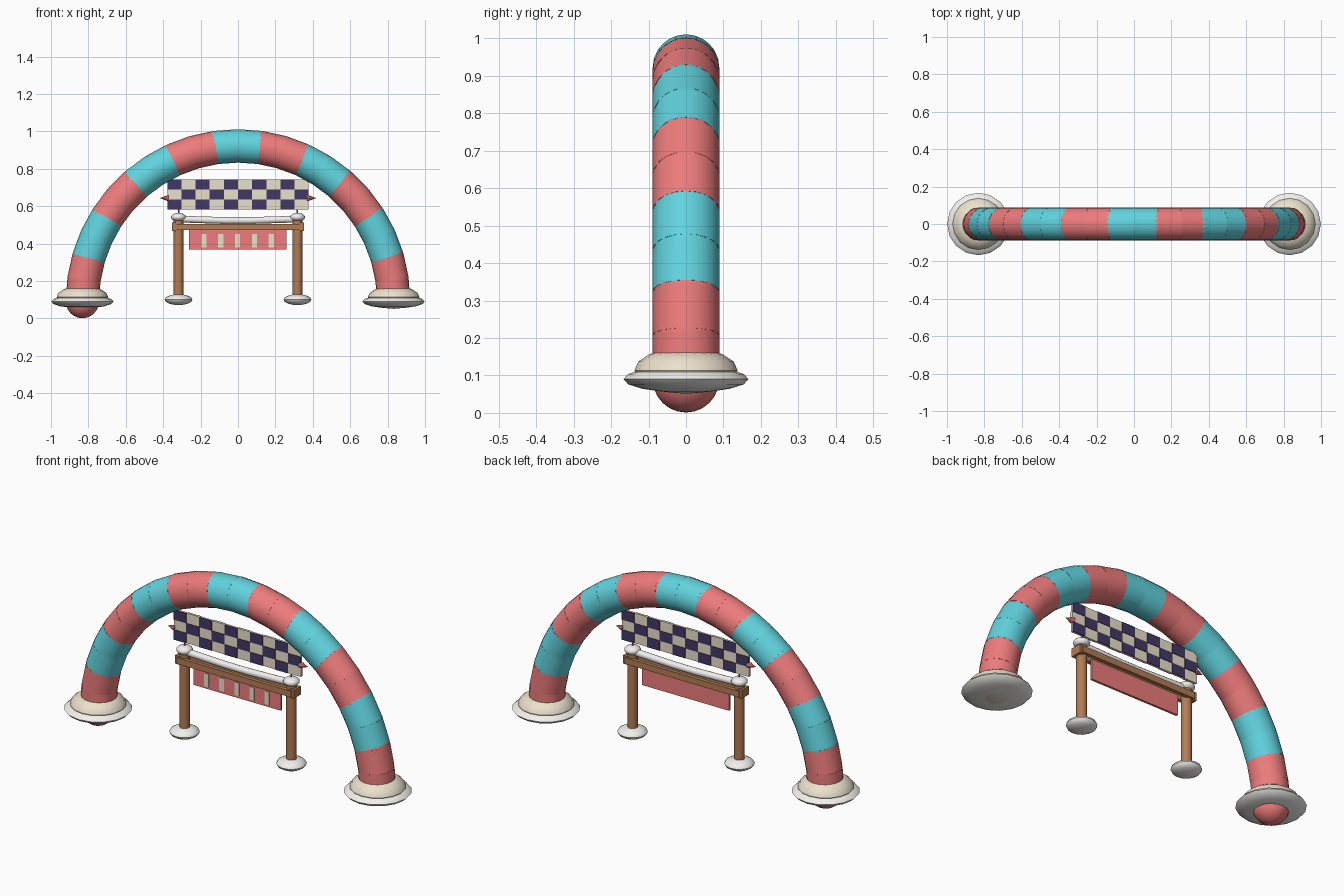
import bpy
import math
from mathutils import Vector

if "Cube" in bpy.data.objects:
    bpy.data.objects.remove(bpy.data.objects["Cube"])


def material(name, rgb):
    m = bpy.data.materials.new(name)
    m.diffuse_color = (*rgb, 1)
    m.use_nodes = True
    m.node_tree.nodes["Principled BSDF"].inputs["Base Color"].default_value = m.diffuse_color
    return m


RED = material("coral", (0.85, 0.2, 0.2))
CYAN = material("aqua", (0.12, 0.65, 0.73))
CREAM = material("cream", (0.83, 0.75, 0.6))
WHITE = material("white", (0.88, 0.87, 0.84))
DARK = material("indigo", (0.055, 0.04, 0.13))
WOOD = material("wood", (0.45, 0.2, 0.09))


def finish(name, mat, smooth=True):
    ob = bpy.context.object
    ob.name = name
    ob.data.materials.append(mat)
    if smooth:
        bpy.ops.object.shade_smooth_by_angle(angle=math.radians(40))
    return ob


def ball(name, loc, scale, mat, seg=16, rings=8):
    bpy.ops.mesh.primitive_uv_sphere_add(segments=seg, ring_count=rings, radius=1, location=loc)
    bpy.context.object.scale = scale
    bpy.ops.object.transform_apply(location=False, rotation=False, scale=True)
    return finish(name, mat)


def rod(name, a, b, r, mat, sides=16, r2=None):
    a, b = Vector(a), Vector(b)
    d = b - a
    bpy.ops.mesh.primitive_cone_add(vertices=sides, radius1=r, radius2=r if r2 is None else r2,
                                    depth=d.length, location=(a + b) / 2,
                                    rotation=d.to_track_quat('Z', 'Y').to_euler())
    return finish(name, mat)


def boxes(name, ranges, mat):
    """One mesh made of boxes given as (x0, x1, y0, y1, z0, z1)."""
    verts, faces = [], []
    for x0, x1, y0, y1, z0, z1 in ranges:
        n = len(verts)
        verts += [(x, y, z) for x in (x0, x1) for y in (y0, y1) for z in (z0, z1)]
        for f in ((0, 1, 3, 2), (4, 6, 7, 5), (0, 4, 5, 1), (2, 3, 7, 6), (0, 2, 6, 4), (1, 5, 7, 3)):
            faces.append([n + i for i in f])
    me = bpy.data.meshes.new(name)
    me.from_pydata(verts, [], faces)
    me.materials.append(mat)
    ob = bpy.data.objects.new(name, me)
    bpy.context.collection.objects.link(ob)
    return ob


# Inflatable arch: straight tubes with a round joint at the start of each
R, TUBE, CZ, N = 0.832, 0.089, 0.09, 22


def arch_point(i):
    t = math.pi * i / N
    return Vector((-R * math.cos(t), 0, CZ + R * math.sin(t)))


for i in range(N):
    mat = CYAN if (i // 2) % 2 else RED
    rod(f"arch_segment_{i}", arch_point(i), arch_point(i + 1), TUBE, mat, 20)
    ball(f"arch_joint_{i}", arch_point(i), (TUBE,) * 3, mat, 16, 12)

for s, side in ((-1, "left"), (1, "right")):
    # Arch feet
    ball(f"arch_base_{side}", (s * R, 0, 0.09), (0.167, 0.167, 0.036), WHITE)
    ball(f"arch_cushion_{side}", (s * R, 0, 0.113), (0.138, 0.138, 0.062), CREAM)
    # Gate posts
    x = s * 0.318
    rod(f"gate_post_{side}", (x, 0, 0.1), (x, 0, 0.53), 0.026, WOOD)
    ball(f"post_foot_{side}", (x, 0, 0.1), (0.074, 0.074, 0.029), WHITE)
    ball(f"post_cap_{side}", (x, 0, 0.541), (0.041, 0.041, 0.023), WHITE)
    rod(f"banner_pin_{side}", (x, 0, 0.55), (x, 0, 0.6), 0.004, WOOD, 8)
    boxes(f"beam_end_{side}", [(x + s * 0.01, x + s * 0.036, -0.03, 0.03, 0.467, 0.512)], WOOD)
    # Pointed banner tip
    rod(f"banner_tip_{side}", (s * 0.37, 0, 0.643), (s * 0.418, 0, 0.643), 0.018, RED, 8, 0)

# Crossbeam rails and the white roll on top
boxes("crossbeam", [(-0.34, 0.34, y - 0.01, y + 0.01, 0.472, 0.505) for y in (-0.026, 0.026)], WOOD)
roll = [Vector((-0.285, 0, 0.53)), Vector((-0.07, 0, 0.523)), Vector((0.07, 0, 0.523)), Vector((0.285, 0, 0.53))]
for i in range(3):
    rod(f"top_roll_{i}", roll[i], roll[i + 1], 0.018, WHITE, 12)
for i, p in enumerate(roll):
    ball(f"top_roll_joint_{i}", p, (0.018,) * 3, WHITE, 12, 8)

# Checkered banner, starting dark at the left on both faces
W, H, X0, Z1 = 0.0756, 0.0537, -0.378, 0.742


def tile(c, r, y0, y1):
    return (X0 + c * W, X0 + (c + 1) * W, y0, y1, Z1 - (r + 1) * H, Z1 - r * H)


boxes("banner_panel", [(X0, -X0, -0.005, 0.005, Z1 - 3 * H, Z1)], CREAM)
cells = [(c, r) for c in range(10) for r in range(3)]
boxes("banner_checks_front", [tile(c, r, -0.008, -0.004) for c, r in cells if (c + r) % 2 == 0], DARK)
boxes("banner_checks_back", [tile(c, r, 0.004, 0.008) for c, r in cells if (c + r) % 2 == 1], DARK)

# Small hanging sign with stripes on the front
boxes("hanging_sign", [(-0.261, 0.259, -0.006, 0.006, 0.368, 0.475)], RED)
boxes("sign_stripes", [(0.09 * i - 0.016, 0.09 * i + 0.012, -0.009, -0.005, 0.38, 0.45)
                       for i in range(-2, 3)], CREAM)
